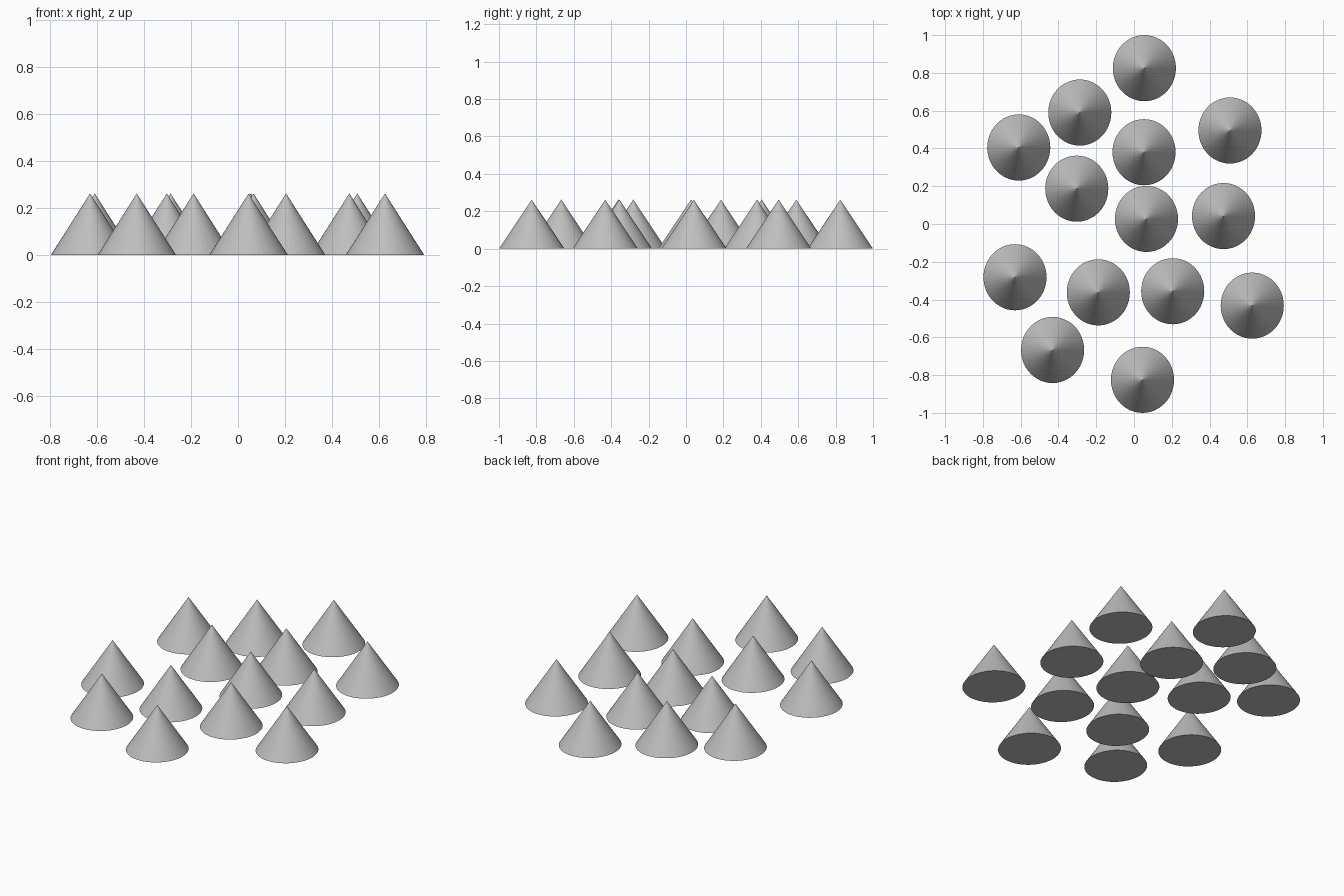
import bpy

if "Cube" in bpy.data.objects:
    bpy.data.objects.remove(bpy.data.objects["Cube"])

# One flat grey for every cone
grey = bpy.data.materials.new("light_grey")
grey.diffuse_color = (0.52, 0.52, 0.52, 1.0)
grey.use_nodes = True
grey.node_tree.nodes["Principled BSDF"].inputs["Base Color"].default_value = grey.diffuse_color

RX, RY, HEIGHT, SIDES = 0.167, 0.175, 0.262, 48

# Cone centres on the ground
CENTRES = [
    (0.055, 0.825), (-0.287, 0.59), (-0.61, 0.405), (0.053, 0.38),
    (0.508, 0.495), (-0.303, 0.187), (0.066, 0.027), (0.474, 0.042),
    (-0.63, -0.282), (-0.189, -0.362), (0.205, -0.356), (0.626, -0.432),
    (-0.431, -0.667), (0.045, -0.825),
]


def add_cone(number, x, y):
    """Closed flat-faced cone, slightly wider along y."""
    bpy.ops.mesh.primitive_cone_add(vertices=SIDES, radius1=1, radius2=0, depth=1,
                                    end_fill_type='NGON', location=(x, y, HEIGHT / 2))
    cone = bpy.context.object
    cone.name = f"cone_{number:02d}"
    cone.scale = (RX, RY, HEIGHT)
    bpy.ops.object.transform_apply(location=False, rotation=False, scale=True)
    cone.data.materials.append(grey)


for i, (cx, cy) in enumerate(CENTRES, 1):
    add_cone(i, cx, cy)
